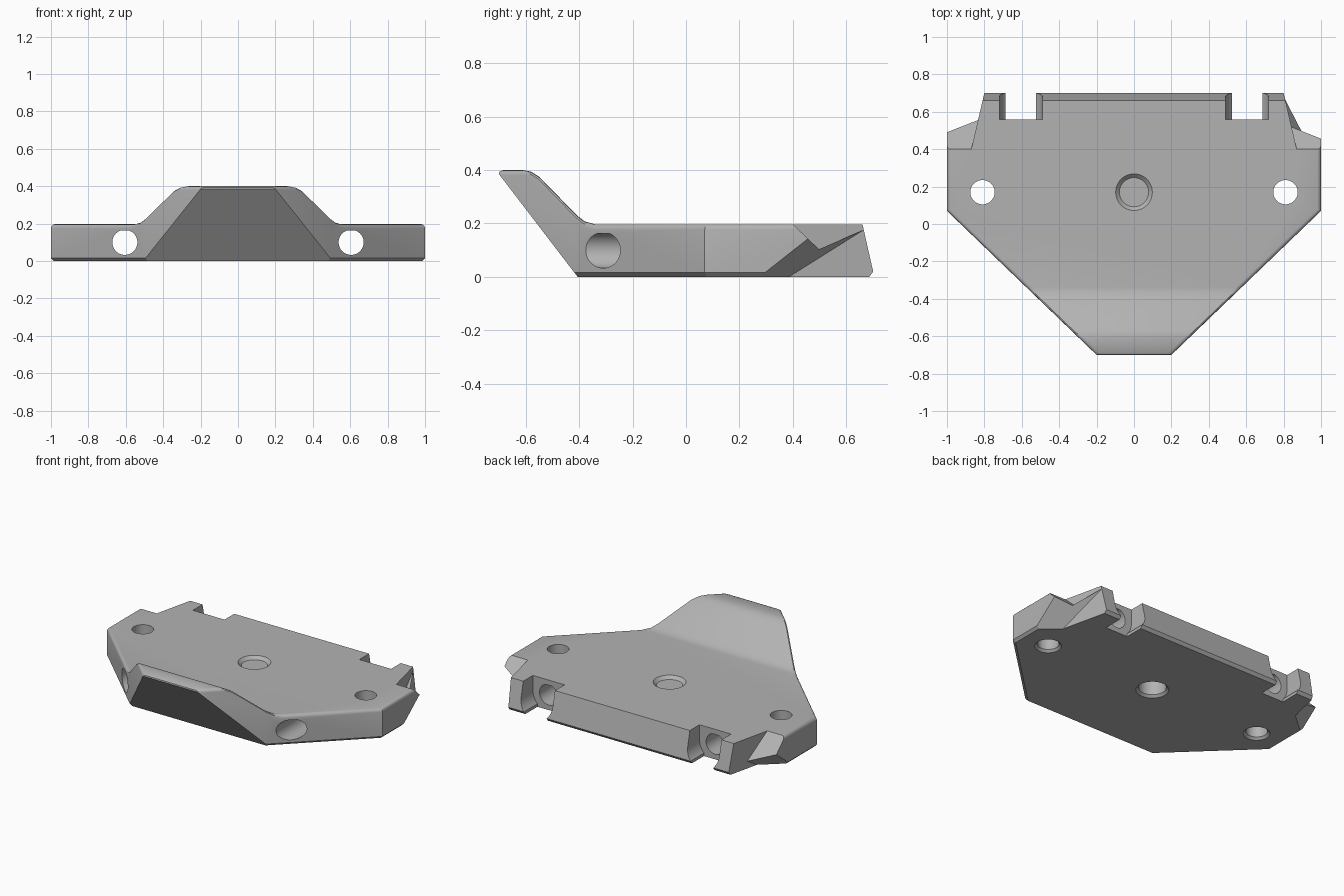
import bpy, bmesh, math
from mathutils import Matrix, Vector

if "Cube" in bpy.data.objects:
    bpy.data.objects.remove(bpy.data.objects["Cube"], do_unlink=True)

grey = bpy.data.materials.new("plain grey")
grey.use_nodes = True
COLOUR = (0.45, 0.45, 0.45, 1)
grey.diffuse_color = COLOUR
grey.node_tree.nodes["Principled BSDF"].inputs["Base Color"].default_value = COLOUR

TOP = 0.197


def make_object(name, bm):
    bmesh.ops.recalc_face_normals(bm, faces=bm.faces[:])
    mesh = bpy.data.meshes.new(name)
    bm.to_mesh(mesh)
    bm.free()
    mesh.materials.append(grey)
    obj = bpy.data.objects.new(name, mesh)
    bpy.context.collection.objects.link(obj)
    return obj


def extrude(points, vector):
    """Solid made by sweeping a flat outline along a vector."""
    bm = bmesh.new()
    face = bm.faces.new([bm.verts.new(p) for p in points])
    swept = bmesh.ops.extrude_face_region(bm, geom=[face])["geom"]
    verts = [g for g in swept if isinstance(g, bmesh.types.BMVert)]
    bmesh.ops.translate(bm, verts=verts, vec=vector)
    if face.is_valid and len([f for f in bm.faces if len(f.verts) == len(points)]) < 2:
        bm.faces.new(list(face.verts))
    bmesh.ops.recalc_face_normals(bm, faces=bm.faces[:])
    return bm


def slice_off(bm, point, normal):
    """Remove everything on the normal's side and close the cut."""
    bmesh.ops.bisect_plane(bm, geom=bm.verts[:] + bm.edges[:] + bm.faces[:],
                           plane_co=point, plane_no=normal, clear_outer=True)
    rim = [e for e in bm.edges if e.is_boundary]
    if rim:
        bmesh.ops.edgeloop_fill(bm, edges=rim)
    bmesh.ops.recalc_face_normals(bm, faces=bm.faces[:])


def cone(r1, r2, length, centre, along_y=False):
    bm = bmesh.new()
    turn = Matrix.Rotation(math.pi / 2, 4, "X") if along_y else Matrix()
    bmesh.ops.create_cone(bm, cap_ends=True, segments=48, radius1=r1, radius2=r2,
                          depth=length, matrix=Matrix.Translation(centre) @ turn)
    return bm


def box(x0, x1, y0, y1, z0, z1):
    return extrude([(x0, y0, z0), (x1, y0, z0), (x1, y1, z0), (x0, y1, z0)],
                   (0, 0, z1 - z0))


# Plate with raised nose: side profile swept across, then diagonal flanks sliced
profile = [(-0.405, 0), (-0.7, 0.385), (-0.698, 0.393), (-0.685, 0.4), (-0.61, 0.4),
           (-0.58, 0.394), (-0.55, 0.376), (-0.41, 0.232), (-0.38, 0.208),
           (-0.34, TOP), (0.66, TOP), (0.7, 0.02), (0.685, 0)]
bm = extrude([(-1, y, z) for y, z in profile], (2, 0, 0))
for s in (-1, 1):
    slice_off(bm, (s * 0.2, -0.7, 0), (s * 0.77, -0.8, 0))


def is_flank(face):
    return abs(face.normal.z) < 0.01 and abs(face.normal.x) > 0.5


# Rounded upper rim and chamfered lower rim along the flanks
bm.normal_update()
upper, lower = [], []
for e in bm.edges:
    flanks = [is_flank(f) for f in e.link_faces]
    if sum(flanks) == 1:
        other = e.link_faces[flanks.index(False)]
        if other.normal.z > 0.6:
            upper.append(e)
        elif other.normal.z < -0.95:
            lower.append(e)
bmesh.ops.bevel(bm, geom=lower, offset=0.016, segments=1, affect="EDGES")
upper = [e for e in upper if e.is_valid]
bmesh.ops.bevel(bm, geom=upper, offset=0.02, segments=3, profile=0.5, affect="EDGES")
plate = make_object("mounting_plate", bm)

cutters = []
for s, side, shift in ((-1, "right", 0.076), (1, "left", 0)):
    # Angled relief behind each wing: sloped from above, undercut from below
    outline = [(s * x, y, -0.1) for x, y in
               ((0.905, 0.25), (1.1, 0.25), (1.1, 0.8), (0.777, 0.8))]
    bm = extrude(outline, (0, 0, 0.5))
    slice_off(bm, (0, 0.4, TOP), (0, -0.96, -1))
    cutters.append((side + "_wing_slope", bm))
    bm = extrude(outline, (0, 0, 0.5))
    slice_off(bm, (s, 0.3 + shift, 0.02), (-s * 0.87, -1, 1.27))
    cutters.append((side + "_wing_undercut", bm))

    # Bolt head pocket open to the back and top
    x = s * 0.605
    cutters.append((side + "_pocket_round", cone(0.115, 0.115, 0.4, (x, 0.76, 0.1), True)))
    cutters.append((side + "_pocket_top", box(x - 0.115, x + 0.115, 0.56, 0.96, 0.1, 0.4)))
    cutters.append((side + "_pocket_base", box(x - 0.082, x + 0.082, 0.56, 0.96, -0.1, 0.1)))

    # Lengthwise bolt hole with flattened roof
    bm = cone(0.067, 0.067, 1.6, (x, 0, 0.1), True)
    slice_off(bm, (0, 0, 0.163), (0, 0, 1))
    cutters.append((side + "_bolt_hole", bm))

    # Upright side hole with chamfered underside
    cutters.append((side + "_upright_hole", cone(0.065, 0.065, 1, (s * 0.81, 0.17, 0.1))))
    cutters.append((side + "_hole_chamfer", cone(0.1, 0.06, 0.04, (s * 0.81, 0.17, 0))))

# Centre hole, chamfered at both ends
cutters.append(("centre_hole", cone(0.083, 0.083, 1, (0, 0.17, 0.1))))
cutters.append(("centre_lower_chamfer", cone(0.118, 0.078, 0.04, (0, 0.17, 0))))
cutters.append(("centre_upper_chamfer", cone(0.078, 0.118, 0.04, (0, 0.17, TOP))))

bpy.context.view_layer.objects.active = plate
for name, bm in cutters:
    tool = make_object(name, bm)
    tool.hide_render = True
    mod = plate.modifiers.new(name, "BOOLEAN")
    mod.operation = "DIFFERENCE"
    mod.solver = "EXACT"
    mod.object = tool
    bpy.ops.object.modifier_apply(modifier=mod.name)
    bpy.data.objects.remove(tool, do_unlink=True)

# Smooth holes and rims, crisp edges elsewhere
bpy.ops.object.select_all(action="DESELECT")
plate.select_set(True)
bpy.ops.object.shade_smooth_by_angle(angle=math.radians(32))
